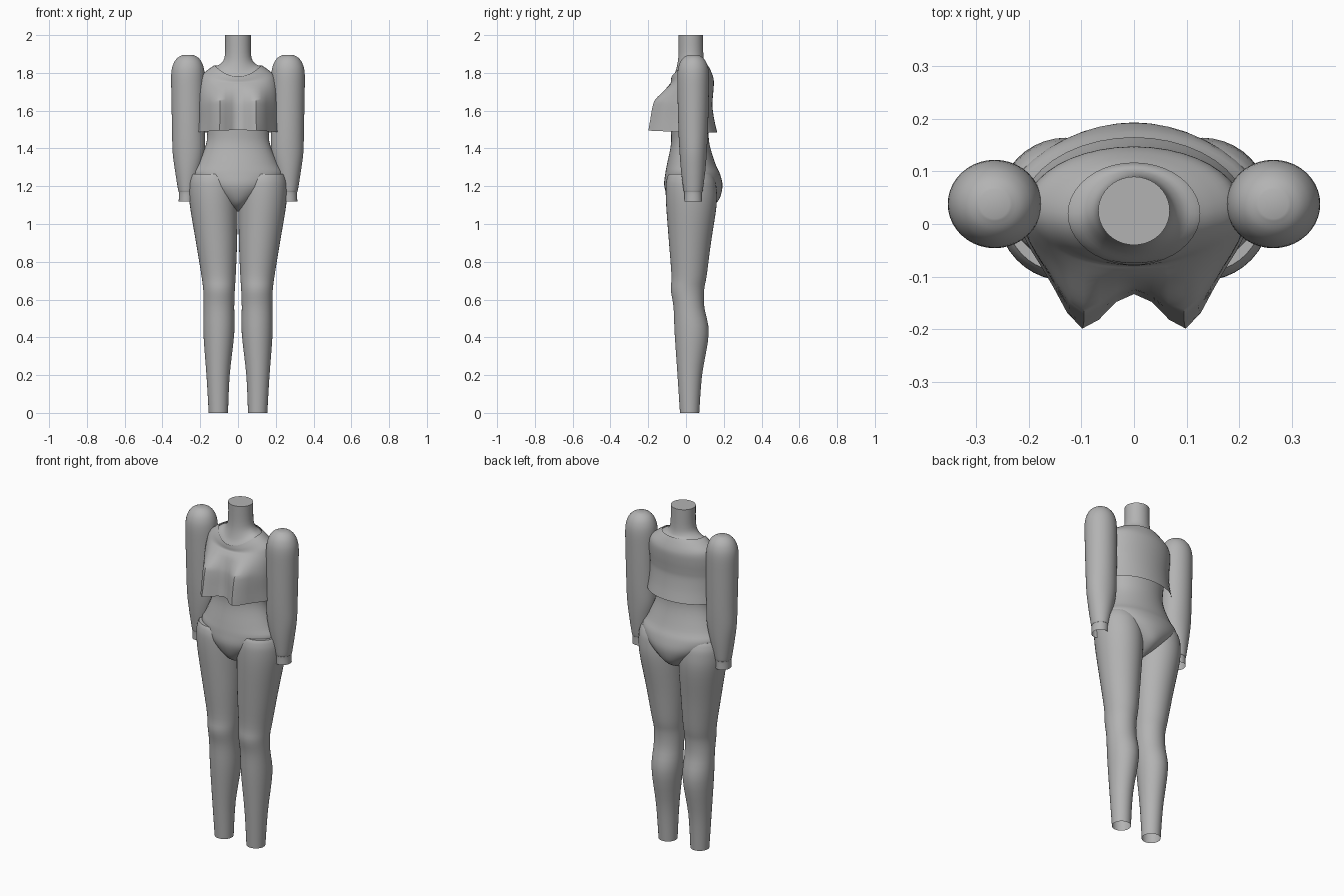
import bpy, bmesh, math

if "Cube" in bpy.data.objects:
    bpy.data.objects.remove(bpy.data.objects["Cube"])

grey = bpy.data.materials.new("plain_grey")
grey.use_nodes = True
grey.diffuse_color = (0.45, 0.45, 0.45, 1)
grey.node_tree.nodes["Principled BSDF"].inputs["Base Color"].default_value = (0.45, 0.45, 0.45, 1)


def smooth_sections(sections, steps=4):
    """Fill in cross-sections along a Catmull-Rom curve."""
    out = []
    last = len(sections) - 1
    for i in range(last):
        a, b = sections[max(i - 1, 0)], sections[i]
        c, d = sections[i + 1], sections[min(i + 2, last)]
        for s in range(steps):
            t = s / steps
            out.append([q + t / 2 * (r - p + t * (2 * p - 5 * q + 4 * r - v + t * (3 * (q - r) + v - p)))
                        for p, q, r, v in zip(a, b, c, d)])
    return out + [list(sections[last])]


def loft(name, sections, side=1, cap_top=True, cap_bottom=False, sides=40):
    """Sections: z, x low, x high, y front, y back, bust depth, front dip."""
    bm = bmesh.new()
    rings = []
    for z, x0, x1, y0, y1, bust, dip in smooth_sections(sections):
        ring = []
        for k in range(sides):
            a = math.tau * k / sides
            front = max(0, -math.sin(a))
            x = (x0 + x1) / 2 + (x1 - x0) / 2 * math.cos(a)
            y = (y0 + y1) / 2 + (y1 - y0) / 2 * math.sin(a)
            y -= bust * math.exp(-((abs(x) - 0.1) / 0.055) ** 2) * min(1, front * 2)
            ring.append(bm.verts.new((side * x, y, z - dip * front ** 2)))
        rings.append(ring)
    for low, high in zip(rings, rings[1:]):
        for k in range(sides):
            n = (k + 1) % sides
            bm.faces.new((low[k], low[n], high[n], high[k]))
    if cap_top:
        bm.faces.new(rings[-1])
    if cap_bottom:
        bm.faces.new(rings[0][::-1])
    if side < 0:
        bmesh.ops.reverse_faces(bm, faces=bm.faces)
    mesh = bpy.data.meshes.new(name)
    bm.to_mesh(mesh)
    bm.free()
    mesh.materials.append(grey)
    obj = bpy.data.objects.new(name, mesh)
    bpy.context.collection.objects.link(obj)
    bpy.ops.object.select_all(action="DESELECT")
    obj.select_set(True)
    bpy.context.view_layer.objects.active = obj
    bpy.ops.object.shade_smooth_by_angle(angle=math.radians(50))
    return obj


def centred(rows):
    """Rows: z, half width, y front, y back, bust, dip."""
    return [(z, -w, w, *rest) for z, w, *rest in rows]


# Pelvis, waist, chest and neck
loft("torso", centred([
    (1.065, .02, .01, .07, 0, 0),
    (1.09, .05, -.05, .13, 0, 0),
    (1.13, .10, -.09, .175, 0, 0),
    (1.20, .20, -.115, .193, 0, 0),
    (1.265, .24, -.11, .18, 0, 0),
    (1.32, .212, -.10, .155, 0, 0),
    (1.42, .17, -.08, .125, 0, 0),
    (1.50, .165, -.08, .12, 0, 0),
    (1.65, .19, -.09, .125, 0, 0),
    (1.74, .19, -.085, .13, 0, .02),
    (1.80, .16, -.075, .12, 0, .05),
    (1.832, .125, -.073, .113, 0, .06),
    (1.85, .09, -.055, .10, 0, .04),
    (1.89, .07, -.041, .092, 0, .01),
    (2.0, .068, -.04, .09, 0, 0)]), cap_bottom=True)

# Loose cropped top, open at hem and neckline
loft("cropped_top", centred([
    (1.485, .217, -.13, .165, .085, -.012),
    (1.55, .211, -.125, .15, .08, 0),
    (1.62, .21, -.12, .14, .072, 0),
    (1.66, .21, -.113, .141, .063, 0),
    (1.715, .209, -.10, .146, .02, 0),
    (1.76, .203, -.087, .147, .004, .02),
    (1.79, .19, -.08, .14, 0, .04),
    (1.82, .155, -.079, .127, 0, .055),
    (1.84, .125, -.077, .116, 0, .06)]), cap_top=False)


# Legs, open at the ankles
leg = [(0, .053, .155, -.032, .07),
       (.2, .044, .167, -.045, .085),
       (.42, .02, .183, -.06, .12),
       (.56, .02, .182, -.066, .097),
       (.65, .017, .184, -.08, .096),
       (.73, .012, .194, -.077, .11),
       (.9, .005, .222, -.09, .132),
       (1.1, .002, .255, -.105, .162),
       (1.2, .004, .261, -.107, .16),
       (1.245, .015, .254, -.10, .148),
       (1.266, .03, .245, -.09, .135)]

# Arms, open at the wrists: z, centre x, half width, half depth
arm = [(1.12, .272, .042, .047),
       (1.165, .27, .043, .047),
       (1.18, .27, .047, .051),
       (1.28, .265, .068, .064),
       (1.38, .261, .085, .072),
       (1.5, .262, .087, .078),
       (1.7, .264, .089, .083),
       (1.8, .265, .088, .083),
       (1.85, .265, .076, .072),
       (1.88, .265, .055, .052),
       (1.895, .265, .028, .028)]

for side, word in ((1, "left"), (-1, "right")):
    loft(word + "_leg", [row + (0, 0) for row in leg], side)
    loft(word + "_arm", [(z, c - w, c + w, .038 - d, .038 + d, 0, 0) for z, c, w, d in arm], side)
